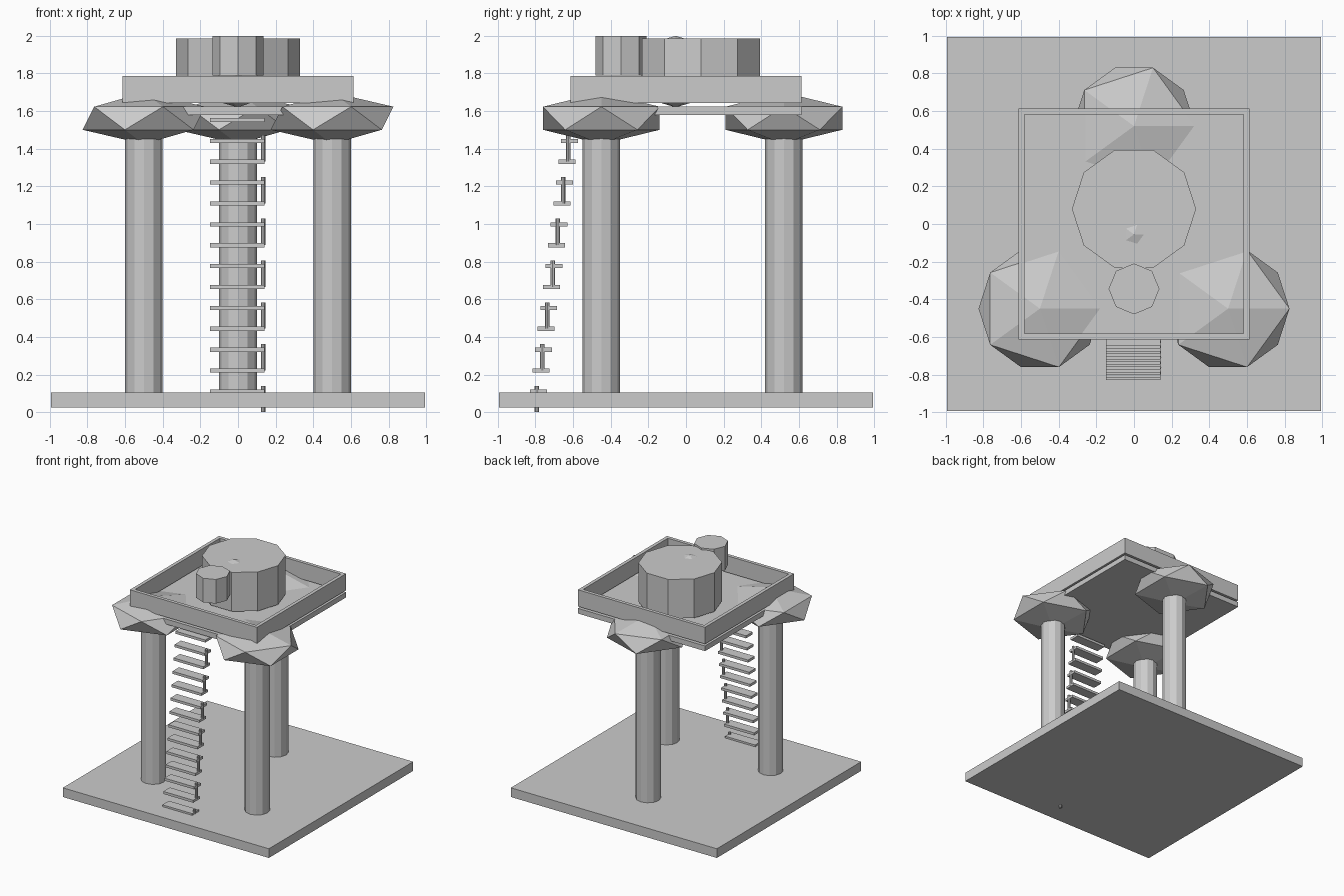
import bpy, bmesh, math
from mathutils import Matrix, Vector

start = bpy.data.objects.get("Cube")
if start:
    bpy.data.objects.remove(start)

GREY = (0.6, 0.6, 0.6, 1)
grey = bpy.data.materials.new("plain grey")
grey.use_nodes = True
grey.diffuse_color = GREY
grey.node_tree.nodes["Principled BSDF"].inputs["Base Color"].default_value = GREY


def finish(name, bm):
    mesh = bpy.data.meshes.new(name)
    bm.to_mesh(mesh)
    bm.free()
    mesh.materials.append(grey)
    obj = bpy.data.objects.new(name, mesh)
    bpy.context.collection.objects.link(obj)
    return obj


def box(name, low, high):
    low, high = Vector(low), Vector(high)
    bm = bmesh.new()
    place = Matrix.Translation((low + high) / 2) @ Matrix.Diagonal((high - low).to_4d())
    bmesh.ops.create_cube(bm, size=1, matrix=place)
    return finish(name, bm)


def prism(name, x, y, z0, z1, radius, sides, turn=0):
    bm = bmesh.new()
    place = Matrix.Translation((x, y, (z0 + z1) / 2)) @ Matrix.Rotation(turn, 4, "Z")
    bmesh.ops.create_cone(bm, cap_ends=True, segments=sides, radius1=radius,
                          radius2=radius, depth=z1 - z0, matrix=place)
    return finish(name, bm)


def ball(name, centre, size, detail):
    bm = bmesh.new()
    place = Matrix.Translation(centre) @ Matrix.Diagonal((*size, 1))
    bmesh.ops.create_icosphere(bm, subdivisions=detail, radius=1, matrix=place)
    return finish(name, bm)


# Ground slab
box("ground", (-0.993, -0.993, 0.025), (0.993, 0.993, 0.105))

# Three trees: round trunk and a flattened faceted crown
for label, x, y in (("right", -0.5, -0.45), ("left", 0.5, -0.45), ("back", 0, 0.52)):
    trunk = prism(label + "_trunk", x, y, 0.1, 1.5, 0.1, 12)
    ball(label + "_crown", (x, y, 1.562), (0.365, 0.365, 0.137), 1)

# Platform floor and the low wall hovering just above it
R, T = 0.613, 0.03
box("platform", (-R, -R, 1.58), (R, R, 1.625))
walls = (("front_wall", (-R, -R), (R, T - R)),
         ("back_wall", (-R, R - T), (R, R)),
         ("right_wall", (-R, T - R), (T - R, R - T)),
         ("left_wall", (R - T, T - R), (R, R - T)))
for name, low, high in walls:
    box(name, (*low, 1.642), (*high, 1.787))

# Hut drum with a ball inside it that just shows at the top and front
prism("hut", 0, 0.08, 1.645, 1.985, 0.33, 10, math.pi / 2)
ball("hut_ball", (0, -0.055, 1.81), (0.19, 0.19, 0.19), 2)
prism("front_drum", 0, -0.345, 1.79, 2.0, 0.135, 8)

# Leaning ladder: flat treads, with a short post at every second one
STEP, LEAN = 0.111, 0.0139
for i in range(14):
    y, z = -0.785 + LEAN * i, 0.11 + STEP * i
    box(f"tread_{i + 1}", (-0.148, y - 0.045, z - 0.011), (0.14, y + 0.045, z + 0.011))
    if i % 2 == 0 and i < 14 - 1:
        prism(f"ladder_post_{i // 2 + 1}", 0.133, y - LEAN / 2, z - 0.11, z + 0.03, 0.012, 8)
